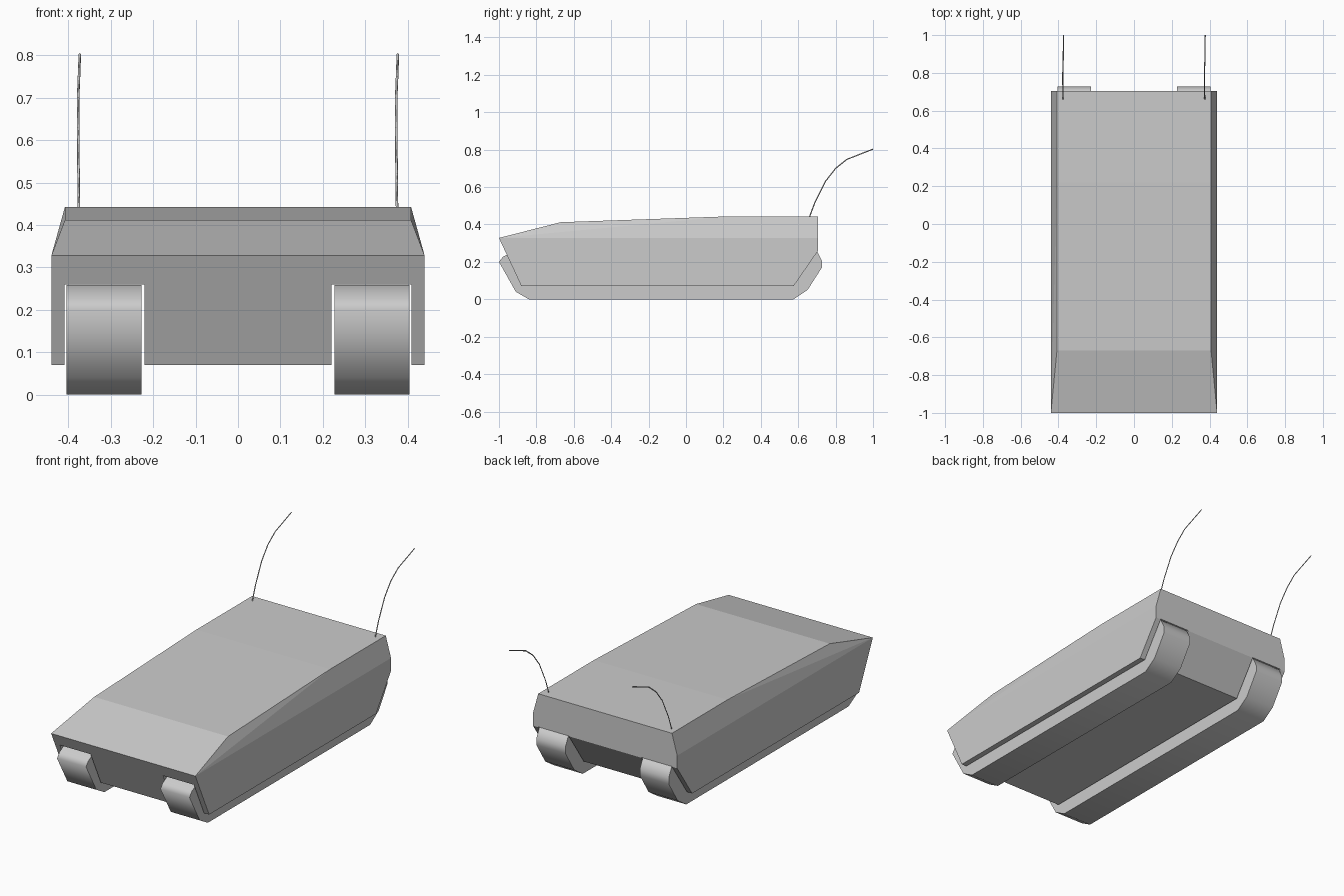
import bpy, bmesh, math

if "Cube" in bpy.data.objects:
    bpy.data.objects.remove(bpy.data.objects["Cube"])


def mesh_object(name, bm):
    bmesh.ops.recalc_face_normals(bm, faces=bm.faces)
    me = bpy.data.meshes.new(name)
    bm.to_mesh(me)
    bm.free()
    ob = bpy.data.objects.new(name, me)
    bpy.context.collection.objects.link(ob)
    return ob


def extrude_profile(name, profile, x0, x1):
    """Prism along x from a (y, z) outline."""
    bm = bmesh.new()
    face = bm.faces.new([bm.verts.new((x0, y, z)) for y, z in profile])
    new = bmesh.ops.extrude_face_region(bm, geom=[face])["geom"]
    bmesh.ops.translate(bm, vec=(x1 - x0, 0, 0),
                        verts=[v for v in new if isinstance(v, bmesh.types.BMVert)])
    return mesh_object(name, bm)


# Hull: vertical lower sides, narrower sloping roof
LOWER = [(-1, 0.328), (0.705, 0.328), (0.705, 0.258), (0.575, 0.07), (-0.88, 0.07)]
ROOF = [(-0.67, 0.412), (0.22, 0.443), (0.705, 0.443)]
bm = bmesh.new()
for half_width, points in ((0.44, LOWER), (0.408, ROOF)):
    for s in (-1, 1):
        for y, z in points:
            bm.verts.new((s * half_width, y, z))
bmesh.ops.convex_hull(bm, input=bm.verts)
bmesh.ops.dissolve_limit(bm, angle_limit=math.radians(0.5),
                         verts=bm.verts, edges=bm.edges)
hull = mesh_object("hull", bm)

TRACK = [(-0.92, 0.259), (-0.98, 0.226), (-1, 0.2), (-0.91, 0.04), (-0.84, 0),
         (0.575, 0), (0.65, 0.05), (0.727, 0.17), (0.727, 0.205), (0.70, 0.259)]
SLOT = [(-1.2, -0.1), (1.2, -0.1), (1.2, 0.26), (-1.2, 0.26)]
ANTENNA = [(0, 0.66, 0.44), (-0.001, 0.69, 0.52), (-0.002, 0.745, 0.63),
           (-0.002, 0.80, 0.70), (0, 0.86, 0.748), (0.002, 1.0, 0.803)]

for side, s in (("left", -1), ("right", 1)):
    # Track slot cut through the underside
    cutter = extrude_profile(side + "_slot_cutter", SLOT, s * 0.221, s * 0.409)
    cutter.hide_render = True
    cutter.hide_viewport = True
    cutter.display_type = 'WIRE'
    cut = hull.modifiers.new(side + "_slot", 'BOOLEAN')
    cut.operation = 'DIFFERENCE'
    cut.solver = 'EXACT'
    cut.object = cutter

    # Track
    track = extrude_profile(side + "_track", TRACK, s * 0.227, s * 0.404)
    bpy.ops.object.select_all(action='DESELECT')
    track.select_set(True)
    bpy.context.view_layer.objects.active = track
    bpy.ops.object.shade_smooth_by_angle(angle=math.radians(75))

    # Swept-back antenna
    cu = bpy.data.curves.new(side + "_antenna", 'CURVE')
    cu.dimensions = '3D'
    cu.bevel_depth = 0.003
    cu.bevel_resolution = 0
    cu.use_fill_caps = True
    sp = cu.splines.new('POLY')
    sp.points.add(len(ANTENNA) - 1)
    for p, (x, y, z) in zip(sp.points, ANTENNA):
        p.co = (s * 0.375 + x, y, z, 1)
    bpy.context.collection.objects.link(bpy.data.objects.new(side + "_antenna", cu))
